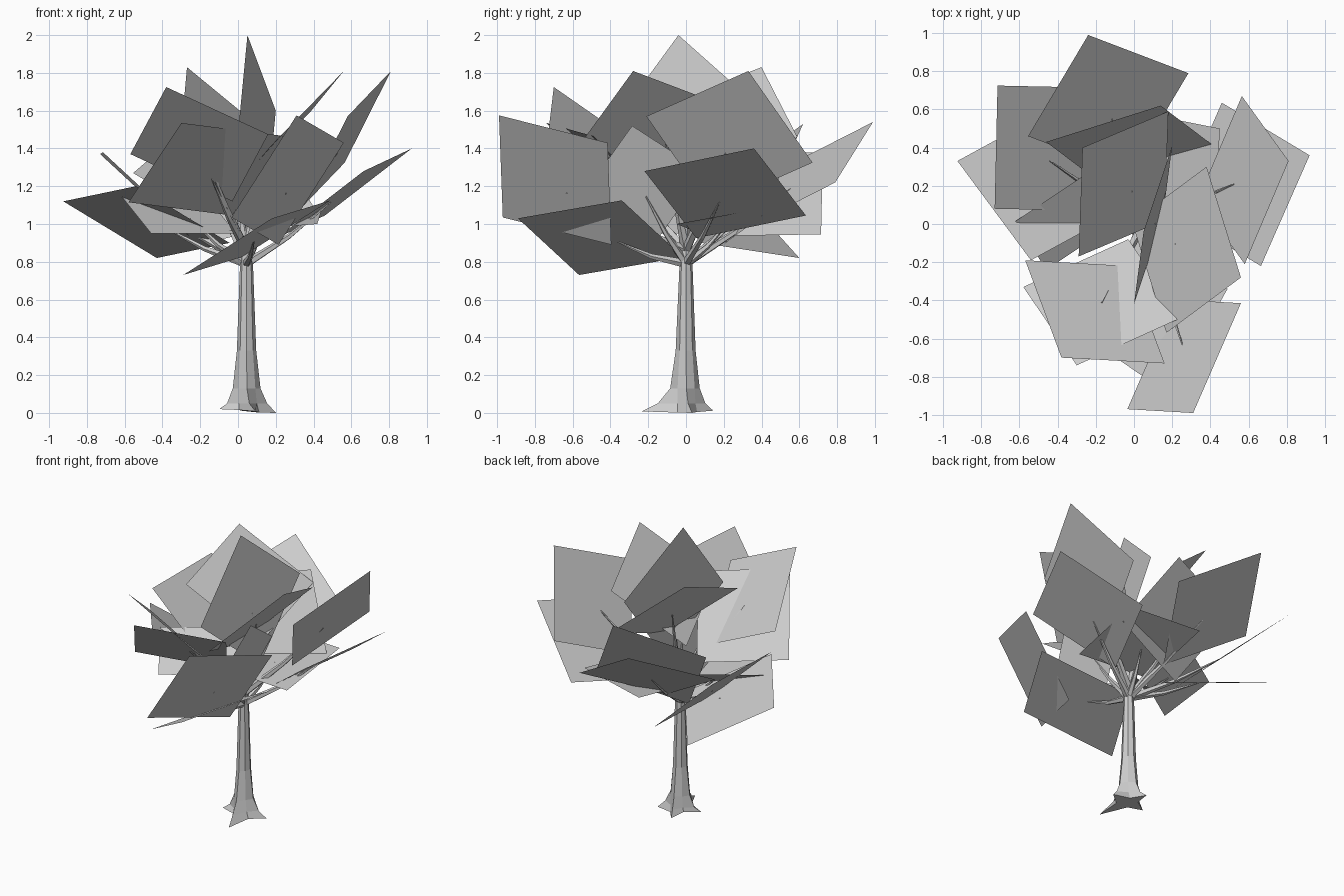
import bpy
import bmesh
import math
from mathutils import Vector

if "Cube" in bpy.data.objects:
    bpy.data.objects.remove(bpy.data.objects["Cube"], do_unlink=True)


def make_material(name, colour):
    material = bpy.data.materials.new(name)
    material.use_nodes = True
    material.diffuse_color = colour
    material.node_tree.nodes["Principled BSDF"].inputs["Base Color"].default_value = colour
    return material


GREY = make_material("plain grey", (0.6, 0.6, 0.6, 1))


def finish(bm, name):
    mesh = bpy.data.meshes.new(name)
    bm.to_mesh(mesh)
    bm.free()
    mesh.materials.append(GREY)
    model_part = bpy.data.objects.new(name, mesh)
    bpy.context.collection.objects.link(model_part)


def bridge_rings(bm, rings):
    """Join successive rings of vertices with quads and cap both ends."""
    for lower, upper in zip(rings, rings[1:]):
        count = len(lower)
        for i in range(count):
            j = (i + 1) % count
            bm.faces.new((lower[i], lower[j], upper[j], upper[i]))
    bm.faces.new(rings[0][::-1])
    bm.faces.new(rings[-1])
    bmesh.ops.recalc_face_normals(bm, faces=bm.faces[:])


# Trunk: eight sided column, its foot spread into four twisted roots
SIDES = 8
ROOT_REACH = (0.16, 0.07, 0.147, 0.06, 0.147, 0.07, 0.24, 0.08)
bm = bmesh.new()
rings = []
for height, radius, root in ((0.01, 0, 1), (0.05, 0.03, 0.5), (0.13, 0.055, 0.12),
                             (0.33, 0.045, 0.04), (0.77, 0.035, 0), (0.88, 0.03, 0)):
    ring = []
    for i in range(SIDES):
        angle = math.tau * i / SIDES + 0.2 * root
        reach = radius + root * ROOT_REACH[i]
        # the foot drops slightly toward the +x side
        z = height - (0.01 * math.cos(angle) if height < 0.04 else 0)
        ring.append(bm.verts.new((0.045 + reach * math.cos(angle),
                                  reach * math.sin(angle), z)))
    rings.append(ring)
bridge_rings(bm, rings)
finish(bm, "trunk")


def branch(name, start, end, thickness):
    """Tapering five sided limb with a slight sag."""
    start, end = Vector(start), Vector(end)
    middle = start.lerp(end, 0.5) + Vector((0, 0, -0.02))
    turn = (end - start).to_track_quat("Z", "Y")
    bm = bmesh.new()
    rings = []
    for centre, radius in ((start, thickness), (middle, thickness * 0.6),
                           (end, thickness * 0.15)):
        rings.append([bm.verts.new(centre + turn @ Vector((
            radius * math.cos(math.tau * i / 5),
            radius * math.sin(math.tau * i / 5), 0))) for i in range(5)])
    bridge_rings(bm, rings)
    finish(bm, name)


def leaf_card(name, outer, side_a, side_b):
    """Flat foliage sheet; the corner nearest the trunk completes the square."""
    outer, side_a, side_b = Vector(outer), Vector(side_a), Vector(side_b)
    inner = side_a + side_b - outer
    bm = bmesh.new()
    bm.faces.new([bm.verts.new(p) for p in (outer, side_a, inner, side_b)])
    for face in bm.faces:
        face.normal_update()
        if face.normal.z < 0:
            face.normal_flip()
    finish(bm, name)
    return inner, outer


# Foliage: outer corner and the two side corners of each sheet
UPPER = {
    "crown": ((0.05, -0.04, 2), (0, -0.42, 1.48), (0.2, 0.41, 1.6)),
    "crown_back": ((-0.27, 0.4, 1.83), (-0.29, -0.17, 1.61), (0.18, 0.59, 1.46)),
    "upper_left": ((0.56, -0.28, 1.81), (0.38, 0.3, 1.59), (0.17, -0.57, 1.41)),
    "outer_left": ((0.81, 0.33, 1.81), (0.565, 0.67, 1.325), (0.58, -0.21, 1.57)),
    "upper_right": ((-0.38, -0.7, 1.725), (0.16, -0.73, 1.475), (-0.57, -0.19, 1.37)),
    "front_right": ((-0.3, -0.74, 1.535), (-0.58, -0.33, 1.115), (0.25, -0.49, 1.465)),
    "front_left": ((0.31, -0.99, 1.575), (0.56, -0.415, 1.43), (-0.035, -0.97, 1.035)),
}
LOWER = {
    "back": ((-0.24, 0.99, 1.54), (0.285, 0.79, 1.22), (-0.555, 0.46, 1.27)),
    "side_left": ((0.92, 0.36, 1.4), (0.665, -0.22, 1.28), (0.46, 0.635, 1.045)),
    "low_front": ((0.18, -0.89, 1.03), (0.49, -0.34, 1.125), (-0.29, -0.566, 0.73)),
    "low_right": ((-0.925, 0.33, 1.12), (-0.54, -0.19, 1.2), (-0.43, 0.6, 0.82)),
    "back_right": ((-0.715, 0.725, 1.38), (-0.73, 0.08, 1.37), (-0.245, 0.715, 0.945)),
    "inner_back": ((0.14, 0.62, 1.53), (-0.46, 0.43, 1.39), (0.43, 0.4, 1.04)),
    "inner_left": ((0.45, 0.5, 1.1), (0.42, -0.05, 1), (-0.05, 0.6, 1.06)),
    "inner_right": ((-0.62, 0.015, 1.15), (-0.46, -0.24, 0.95), (-0.17, 0.315, 1.15)),
    "inner_front": ((0.3, -0.285, 1.52), (0.2, 0.1, 1.27), (0.2, -0.55, 1.15)),
}

# Each sheet is carried by a limb that grows along it from the trunk
for group, fork, thickness in ((UPPER, 0.86, 0.026), (LOWER, 0.79, 0.024)):
    for name, corners in group.items():
        inner, outer = leaf_card(name + "_foliage", *corners)
        branch(name + "_branch", (0.045, 0, fork), inner.lerp(outer, 0.4), thickness)
